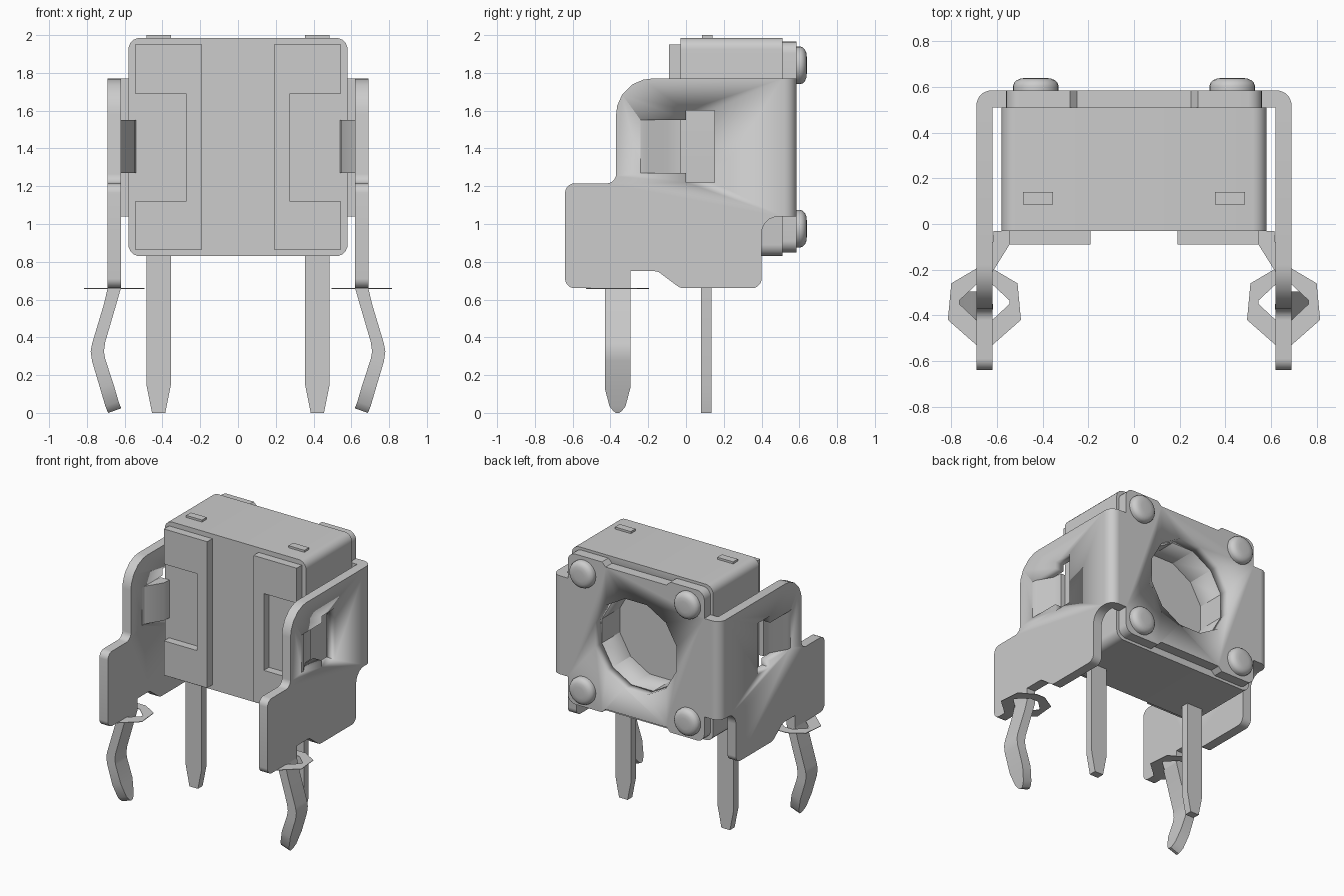
import bpy, bmesh, math
from mathutils import Vector

cube = bpy.data.objects.get("Cube")
if cube:
    bpy.data.objects.remove(cube, do_unlink=True)

grey = bpy.data.materials.new("light grey")
grey.use_nodes = True
GREY = (0.604, 0.604, 0.604, 1)
grey.diffuse_color = GREY
grey.node_tree.nodes["Principled BSDF"].inputs["Base Color"].default_value = GREY


def finish(name, bm, mirror=False, smooth=True):
    bmesh.ops.recalc_face_normals(bm, faces=bm.faces)
    me = bpy.data.meshes.new(name)
    bm.to_mesh(me)
    bm.free()
    ob = bpy.data.objects.new(name, me)
    bpy.context.collection.objects.link(ob)
    me.materials.append(grey)
    bpy.ops.object.select_all(action='DESELECT')
    ob.select_set(True)
    bpy.context.view_layer.objects.active = ob
    if smooth:
        bpy.ops.object.shade_smooth_by_angle(angle=math.radians(29))
    if mirror:
        ob.modifiers.new("Mirror", 'MIRROR')
    return ob


def rounded(pts, seg=5):
    """2D outline; a third value on a point is its corner radius."""
    out = []
    for i, p in enumerate(pts):
        c = Vector(p[:2])
        if len(p) < 3:
            out.append(c)
            continue
        u = (Vector(pts[i - 1][:2]) - c).normalized()
        v = (Vector(pts[(i + 1) % len(pts)][:2]) - c).normalized()
        half = math.acos(u.dot(v)) / 2
        mid = c + (u + v).normalized() * p[2] / math.sin(half)
        a, b = (c + d * p[2] / math.tan(half) - mid for d in (u, v))
        for k in range(seg + 1):
            out.append(mid + a.lerp(b, k / seg).normalized() * p[2])
    return out


def prism(name, pts, axis, lo, hi, mirror=False):
    """Extrude an outline along an axis from lo to hi."""
    place = {'x': lambda p, t: (t, p[0], p[1]),
             'y': lambda p, t: (p[0], t, p[1]),
             'z': lambda p, t: (p[0], p[1], t)}[axis]
    bm = bmesh.new()
    a, b = ([bm.verts.new(place(p, t)) for p in pts] for t in (lo, hi))
    bm.faces.new(a)
    bm.faces.new(b)
    for i in range(len(pts)):
        j = (i + 1) % len(pts)
        bm.faces.new((a[i], a[j], b[j], b[i]))
    return finish(name, bm, mirror)


def rect(x0, x1, y0, y1, *r):
    return rounded([(x0, y0, *r), (x1, y0, *r), (x1, y1, *r), (x0, y1, *r)])


def cut(ob, cutter):
    cutter.hide_render = True
    m = ob.modifiers.new("Cut", 'BOOLEAN')
    m.object, m.operation, m.solver = cutter, 'DIFFERENCE', 'EXACT'
    bpy.context.view_layer.objects.active = ob
    bpy.ops.object.modifier_move_to_index(modifier="Cut", index=0)
    bpy.ops.object.modifier_apply(modifier="Cut")
    bpy.data.objects.remove(cutter, do_unlink=True)


def opening():
    pts = [(0.345 * math.cos(math.radians(30 * k + 15)),
            1.41 + 0.345 * math.sin(math.radians(30 * k + 15))) for k in range(12)]
    return prism("opening_cutter", pts, 'y', 0.30, 0.8)


# Housing with a round recess at the back
body = prism("housing", rect(-0.58, 0.58, 0.83, 1.985, 0.06), 'y', -0.03, 0.51)
cut(body, opening())

# Back plate: taller corners, side ears, shallow steps along top and bottom edges
right = [(0.25, 0.88), (0.28, 0.85), (0.56, 0.85, 0.06), (0.56, 1.04), (0.62, 1.04),
         (0.62, 1.77), (0.56, 1.77), (0.56, 1.965, 0.06), (0.28, 1.965), (0.25, 1.935)]
left = [(-p[0], *p[1:]) for p in reversed(right)]
plate = prism("back_plate", rounded(right + left), 'y', 0.51, 0.585)
cut(plate, opening())

# Bend between back plate and side bracket
bend = [(0.62, 0.51), (0.69, 0.51), (0.69, 0.585, 0.065), (0.62, 0.585)]
prism("bracket_bend", rounded(bend), 'z', 1.04, 1.77, True)

# Side brackets with a stepped window
side = [(-0.64, 0.66, 0.05), (-0.295, 0.66), (-0.295, 0.75), (-0.15, 0.75, 0.05),
        (-0.03, 0.66, 0.06), (0.40, 0.66, 0.05), (0.40, 1.04, 0.09), (0.51, 1.04),
        (0.51, 1.77), (-0.37, 1.77, 0.19), (-0.37, 1.215, 0.05), (-0.64, 1.215, 0.05)]
bracket = prism("side_bracket", rounded(side), 'x', 0.62, 0.69, True)
window = [(-0.24, 1.27), (0, 1.27), (0, 1.22), (0.15, 1.22),
          (0.15, 1.60), (0, 1.60), (0, 1.55), (-0.24, 1.55)]
cut(bracket, prism("window_cutter", window, 'x', 0.55, 0.75))

# Spring tabs bent inwards against the housing
tab = [(0.62, -0.25), (0.69, -0.25), (0.685, -0.21), (0.62, -0.10), (0.615, -0.03),
       (0.54, -0.03), (0.545, -0.09), (0.62, -0.21)]
prism("spring_tab", tab, 'z', 1.27, 1.55, True)

# Front C-shaped pads
pad = [(0.19, 0.865), (0.545, 0.865), (0.545, 1.12), (0.275, 1.12),
       (0.275, 1.69), (0.545, 1.69), (0.545, 1.95), (0.19, 1.95)]
prism("front_pad", pad, 'y', -0.09, -0.03, True)

# Straight terminal pins and the small nubs on top
pin = [(0.355, 0.86), (0.355, 0.15), (0.385, 0), (0.455, 0), (0.485, 0.15), (0.485, 0.86)]
prism("terminal_pin", pin, 'y', 0.08, 0.135, True)
prism("top_nub", rect(0.355, 0.485, 0.085, 0.14), 'z', 1.97, 2.0, True)

# Bent mounting legs: inner x, inner z, outer z, y range
sections = [(0.62, 0.66, 0.66, -0.43, -0.295), (0.64, 0.59, 0.575, -0.43, -0.295),
            (0.703, 0.375, 0.365, -0.43, -0.295), (0.71, 0.325, 0.325, -0.43, -0.295),
            (0.703, 0.285, 0.275, -0.43, -0.295), (0.66, 0.155, 0.13, -0.43, -0.295),
            (0.632, 0.06, 0.035, -0.405, -0.32), (0.622, 0.033, 0.01, -0.385, -0.34),
            (0.618, 0.024, 0.0, -0.372, -0.353)]
bm = bmesh.new()
rings = [[bm.verts.new(v) for v in ((x, y0, zi), (x + 0.07, y0, zo),
                                    (x + 0.07, y1, zo), (x, y1, zi))]
         for x, zi, zo, y0, y1 in sections]
for a, b in zip(rings, rings[1:]):
    for i in range(4):
        j = (i + 1) % 4
        bm.faces.new((a[i], a[j], b[j], b[i]))
bm.faces.new(rings[0])
bm.faces.new(rings[-1])
finish("mounting_leg", bm, True)

# Thin flat rings around the tops of the mounting legs
outer = [(0.035, -0.195), (0.145, -0.26), (0.16, -0.42), (0.035, -0.53)]
inner = [(0.035, -0.265), (0.11, -0.335), (0.11, -0.35), (0.035, -0.42)]
bm = bmesh.new()
loops = []
for half in (outer, inner):
    full = half + [(-x, y) for x, y in reversed(half)]
    loops.append([bm.verts.new((0.655 + x, y, 0.658)) for x, y in full])
o, n = loops
for i in range(8):
    j = (i + 1) % 8
    bm.faces.new((o[i], o[j], n[j], n[i]))
ring = finish("leg_ring", bm, True, False)
solid = ring.modifiers.new("Thickness", 'SOLIDIFY')
solid.thickness, solid.offset = 0.004, 0

# Domed rivets on the back plate
profile = [(0.10, 0.58), (0.10, 0.605), (0.095, 0.618), (0.083, 0.63),
           (0.066, 0.637), (0.04, 0.64)]
for label, z in (("upper_rivet", 1.84), ("lower_rivet", 0.975)):
    bm = bmesh.new()
    rows = [[bm.verts.new((0.43 + r * math.cos(t), y, z + r * math.sin(t)))
             for t in (math.tau * k / 24 for k in range(24))] for r, y in profile]
    for a, b in zip(rows, rows[1:]):
        for i in range(24):
            j = (i + 1) % 24
            bm.faces.new((a[i], a[j], b[j], b[i]))
    bm.faces.new(rows[0])
    bm.faces.new(rows[-1])
    finish(label, bm, True)
